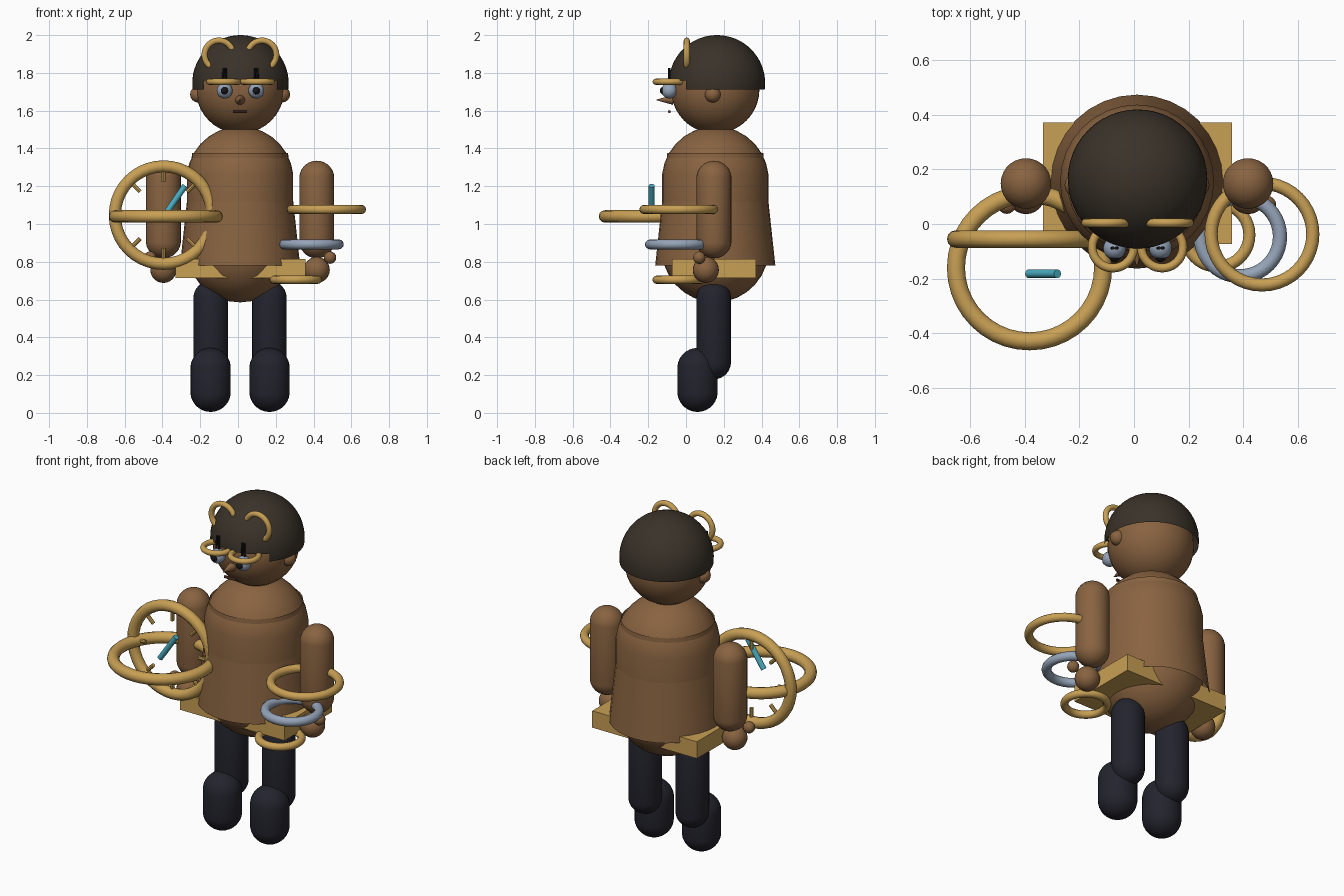
import bpy, bmesh, math
from mathutils import Vector

if "Cube" in bpy.data.objects:
    bpy.data.objects.remove(bpy.data.objects["Cube"])


def mat(name, r, g, b):
    m = bpy.data.materials.new(name)
    m.diffuse_color = (r, g, b, 1)
    m.use_nodes = True
    m.node_tree.nodes["Principled BSDF"].inputs["Base Color"].default_value = m.diffuse_color
    return m


SKIN = mat("brown skin", 0.25, 0.125, 0.052)
GOLD = mat("gold", 0.58, 0.35, 0.09)
STEEL = mat("blue steel", 0.30, 0.37, 0.48)
HAIR = mat("dark hair", 0.042, 0.032, 0.022)
NAVY = mat("navy cloth", 0.017, 0.017, 0.027)
CYAN = mat("cyan", 0.07, 0.42, 0.54)
BLACK = mat("black", 0.008, 0.008, 0.01)
LIP = mat("lip brown", 0.13, 0.05, 0.028)
CX, CY = 0.011, 0.155   # body axis


def finish(bm, name, material, smooth=True):
    bmesh.ops.recalc_face_normals(bm, faces=bm.faces)
    me = bpy.data.meshes.new(name)
    bm.to_mesh(me)
    bm.free()
    me.materials.append(material)
    ob = bpy.data.objects.new(name, me)
    bpy.context.collection.objects.link(ob)
    if smooth:
        bpy.ops.object.select_all(action='DESELECT')
        ob.select_set(True)
        bpy.context.view_layer.objects.active = ob
        bpy.ops.object.shade_smooth_by_angle(angle=math.radians(40))
    return ob


def sphere(name, loc, r, material, seg=24):
    bm = bmesh.new()
    bmesh.ops.create_uvsphere(bm, u_segments=seg, v_segments=seg // 2, radius=r)
    bmesh.ops.translate(bm, verts=bm.verts, vec=loc)
    return finish(bm, name, material)


def capsule(name, x, y, z0, z1, r, material, seg=28):
    """Upright capsule: a sphere whose halves are pulled apart."""
    bm = bmesh.new()
    bmesh.ops.create_uvsphere(bm, u_segments=seg, v_segments=15, radius=r)
    half = (z1 - z0) / 2 - r
    for v in bm.verts:
        v.co.z += half if v.co.z > 0 else -half
    bmesh.ops.translate(bm, verts=bm.verts, vec=(x, y, (z0 + z1) / 2))
    return finish(bm, name, material)


def rod(name, a, b, r1, material, r2=None, seg=12, cap=True):
    a, b = Vector(a), Vector(b)
    bm = bmesh.new()
    bmesh.ops.create_cone(bm, cap_ends=cap, segments=seg, radius1=r1,
                          radius2=r1 if r2 is None else r2, depth=(b - a).length)
    q = Vector((0, 0, 1)).rotation_difference(b - a)
    bmesh.ops.rotate(bm, verts=bm.verts, matrix=q.to_matrix())
    bmesh.ops.translate(bm, verts=bm.verts, vec=(a + b) / 2)
    return finish(bm, name, material)


def ring(name, loc, outer, tube, material, upright=False):
    bpy.ops.mesh.primitive_torus_add(
        location=loc, rotation=(math.pi / 2 if upright else 0, 0, 0),
        major_radius=outer - tube, minor_radius=tube, major_segments=40, minor_segments=12)
    ob = bpy.context.object
    ob.name = name
    ob.data.materials.append(material)
    bpy.ops.object.shade_smooth_by_angle(angle=math.radians(60))


# torso and open, flared tunic
capsule("torso", CX, CY, 0.585, 1.517, 0.283, SKIN, 32)
rod("tunic", (CX, CY, 0.78), (CX, CY, 1.375), 0.318, SKIN, 0.254, 32, cap=False)

# square plate around the hips
bm = bmesh.new()
bmesh.ops.create_cube(bm, size=1)
bmesh.ops.scale(bm, verts=bm.verts, vec=(0.69, 0.444, 0.1))
bmesh.ops.translate(bm, verts=bm.verts, vec=(0.013, 0.149, 0.765))
finish(bm, "hip_plate", GOLD, False)

# limbs
for side, s in (("left", -1), ("right", 1)):
    capsule(side + "_leg", CX + s * 0.155, 0.146, 0.177, 0.70, 0.092, NAVY)
    capsule(side + "_foot", CX + s * 0.156, 0.061, 0.005, 0.344, 0.107, NAVY)
    ax = CX + s * 0.406
    capsule(side + "_arm", ax, 0.148, 0.818, 1.335, 0.093, SKIN)
    sphere(side + "_hand", (ax, 0.105, 0.757), 0.069, SKIN)
    sphere(side + "_thumb", (ax + s * 0.07, 0.07, 0.822), 0.033, SKIN, 16)

# head and ears
sphere("head", (CX, CY, 1.713), 0.234, SKIN, 40)
for s in (-1, 1):
    sphere("ear", (CX + s * 0.222, 0.142, 1.686), 0.043, SKIN, 16)

# hair cap, cut level with a raised fringe
bm = bmesh.new()
bmesh.ops.create_uvsphere(bm, u_segments=48, v_segments=32, radius=0.255)
bmesh.ops.translate(bm, verts=bm.verts, vec=(0.013, 0.164, 1.745))
for co, no, clear in (((0, 0, 1.712), (0, 0, 1), True), ((0, 0, 1.76), (0, 0, 1), False),
                      ((0, 0, 0), (0, 1, 0), False)):
    bmesh.ops.bisect_plane(bm, geom=bm.verts[:] + bm.edges[:] + bm.faces[:],
                           plane_co=co, plane_no=no, clear_inner=clear)
fringe = [f for f in bm.faces
          if f.calc_center_median().z < 1.76 and f.calc_center_median().y < 0]
bmesh.ops.delete(bm, geom=fringe, context='FACES')
finish(bm, "hair", HAIR)

# eyes, lashes, brow rings and head loops
for s in (-1, 1):
    ex = 0.013 + s * 0.084
    sphere("eye", (ex, -0.088, 1.706), 0.042, STEEL, 20)
    sphere("pupil", (ex, -0.118, 1.706), 0.021, BLACK, 16)
    for dx in (-0.009, 0.009):
        rod("lash", (ex + dx, -0.088, 1.75), (ex + dx * 0.6, -0.088, 1.825), 0.006, BLACK, seg=8)
    ring("brow_ring", (0.013 + s * 0.09, -0.085, 1.753), 0.092, 0.016, GOLD)
    ring("head_loop", (0.013 + s * 0.114, 0.004, 1.895), 0.092, 0.016, GOLD, True)

# nose and mouth
rod("nose", (CX, -0.07, 1.657), (CX, -0.155, 1.657), 0.026, SKIN, 0.002, 16)
rod("mouth", (CX - 0.037, -0.088, 1.595), (CX + 0.037, -0.088, 1.595), 0.008, LIP, seg=8)

# dial on the left: crossed rings, ticks and pointer
ring("dial_ring_level", (-0.382, -0.16, 1.04), 0.302, 0.033, GOLD)
DX, DY, DZ = -0.394, -0.055, 1.047
ring("dial_ring_upright", (DX, DY, DZ), 0.29, 0.032, GOLD, True)
for i in range(8):
    c, s = math.cos(i * math.pi / 4), math.sin(i * math.pi / 4)
    rod("dial_tick", (DX + 0.175 * c, DY, DZ + 0.175 * s),
        (DX + 0.235 * c, DY, DZ + 0.235 * s), 0.011, GOLD, seg=8)
rod("dial_pointer", (-0.385, -0.182, 1.05), (-0.28, -0.182, 1.203), 0.016, CYAN)

# three level rings around the right arm
ring("upper_arm_ring", (0.468, -0.037, 1.077), 0.21, 0.024, GOLD)
ring("middle_arm_ring", (0.389, -0.046, 0.892), 0.171, 0.026, STEEL)
ring("lower_arm_ring", (0.306, -0.04, 0.705), 0.138, 0.022, GOLD)
